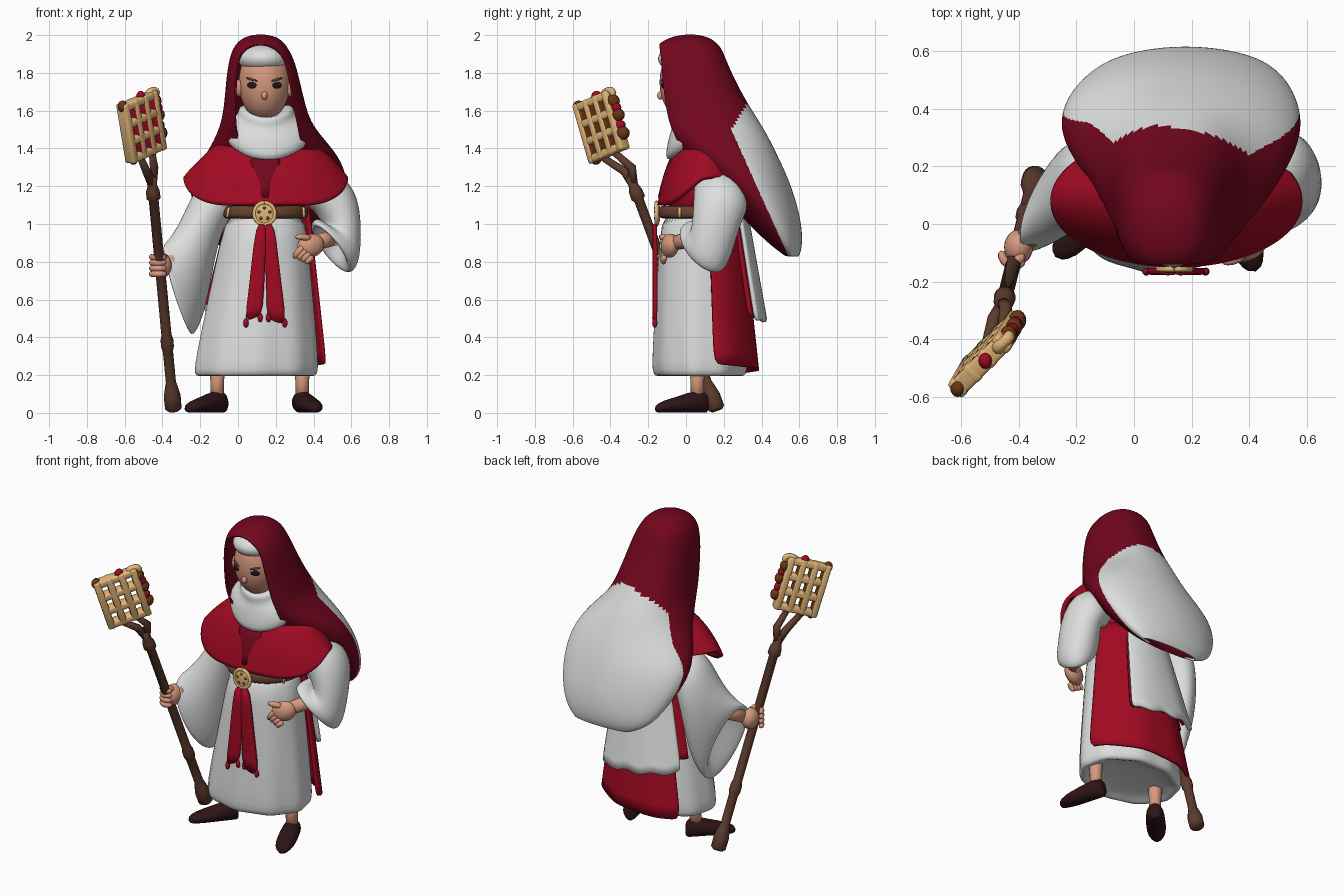
import bpy, bmesh, math
from mathutils import Vector, Matrix, Euler

if "Cube" in bpy.data.objects:
    bpy.data.objects.remove(bpy.data.objects["Cube"])

PI = math.pi
COL = {"white cloth": (.72, .74, .73), "red cloth": (.36, .003, .016), "dark red cloth": (.17, .002, .013),
       "skin": (.68, .32, .21), "gold waffle": (.76, .47, .19), "staff wood": (.11, .044, .026),
       "shoe leather": (.026, .007, .008), "chocolate": (.15, .036, .007),
       "belt leather": (.14, .055, .03), "eye black": (.012, .008, .010)}
MAT = {}
for k, c in COL.items():
    MAT[k] = bpy.data.materials.new(k)
    MAT[k].diffuse_color = (*c, 1)


def finish(name, bm, mats, sub=0, solid=0, bevel=0, rule=None, smooth=True):
    """Turn a bmesh into an object, bake modifiers, colour faces by rule."""
    bmesh.ops.recalc_face_normals(bm, faces=bm.faces)
    me = bpy.data.meshes.new(name)
    bm.to_mesh(me)
    bm.free()
    ob = bpy.data.objects.new(name, me)
    bpy.context.collection.objects.link(ob)
    mats = [mats] if isinstance(mats, str) else mats
    for m in mats:
        me.materials.append(MAT[m])
    if sub:
        ob.modifiers.new("sub", 'SUBSURF').levels = sub
    if solid:
        s = ob.modifiers.new("solid", 'SOLIDIFY')
        s.thickness, s.offset = solid, 0
    if bevel:
        b = ob.modifiers.new("bevel", 'BEVEL')
        b.width, b.segments = bevel, 2
    bpy.context.view_layer.update()
    ev = ob.evaluated_get(bpy.context.evaluated_depsgraph_get())
    new = bpy.data.meshes.new_from_object(ev)
    ob.modifiers.clear()
    ob.data = new
    if smooth:
        new.shade_smooth()
    if rule:
        for p in new.polygons:
            p.material_index = rule(p.center, p.normal)
    return ob


def loft(name, rings, mats, closed=True, caps=False, sub=1, merge=0, **kw):
    bm = bmesh.new()
    rows = [[bm.verts.new(p) for p in r] for r in rings]
    n = len(rows[0])
    for a, b in zip(rows, rows[1:]):
        for i in range(n if closed else n - 1):
            j = (i + 1) % n
            bm.faces.new((a[i], a[j], b[j], b[i]))
    if caps:
        bm.faces.new(rows[0])
        bm.faces.new(rows[-1])
    if merge:
        bmesh.ops.remove_doubles(bm, verts=bm.verts, dist=merge)
    return finish(name, bm, mats, sub=sub, **kw)


def ell(cx, rx, yf, yb, zf, zb, gap=None, p=1.0, n=32, side=0, dip=0):
    """Tilted oval ring; angle 0 is the front, gap leaves the front open."""
    out = []
    for k in range(n):
        a = 2 * PI * k / n if gap is None else gap + (2 * PI - 2 * gap) * k / (n - 1)
        s, c = math.sin(a), math.cos(a)
        sx, cy = math.copysign(abs(s) ** p, s), math.copysign(abs(c) ** p, c)
        out.append((cx + rx * sx, (yf + yb) / 2 - (yb - yf) / 2 * cy,
                    (zf + zb) / 2 + (zf - zb) / 2 * c + side * s * s - dip * max(c, 0) * s * s))
    return out


def uvring(c, u, v, n=20):
    c, u, v = Vector(c), Vector(u), Vector(v)
    return [c + u * math.cos(2 * PI * i / n) + v * math.sin(2 * PI * i / n) for i in range(n)]


def tube(name, pts, radii, mat, n=12, sub=0):
    pts = [Vector(p) for p in pts]
    rings = []
    for i, p in enumerate(pts):
        d = (pts[min(i + 1, len(pts) - 1)] - pts[max(i - 1, 0)]).normalized()
        u = d.cross(Vector((.3, 1, .1))).normalized()
        rings.append(uvring(p, u * radii[i], d.cross(u) * radii[i], n))
    return loft(name, rings, mat, caps=True, sub=sub)


def ball(name, loc, size, mat, rot=(0, 0, 0), seg=24):
    bm = bmesh.new()
    bmesh.ops.create_uvsphere(bm, u_segments=seg, v_segments=seg // 2, radius=1)
    m = Matrix.Translation(loc) @ Euler(rot).to_matrix().to_4x4() @ Matrix.Diagonal((*size, 1))
    bmesh.ops.transform(bm, matrix=m, verts=bm.verts)
    return finish(name, bm, mat)


# veil: open around the face, sweeping out to a rounded white back
VEIL = [(.12, .0001, .03, .0301, 2.0, 2.0, 0, 1), (.12, .08, -.06, .12, 1.99, 1.985, 0, 1),
        (.12, .125, -.135, .17, 1.96, 1.945, 0, .9), (.12, .145, -.16, .19, 1.93, 1.91, .55, .85),
        (.125, .165, -.175, .21, 1.88, 1.86, .78, .85), (.13, .185, -.18, .24, 1.78, 1.79, .8, .85),
        (.14, .205, -.17, .31, 1.65, 1.65, .80, .85), (.15, .235, -.155, .41, 1.52, 1.50, .75, .9),
        (.185, .35, -.03, .48, 1.37, 1.36, .50, 1), (.155, .435, .11, .555, 1.22, 1.20, .02, 1.05),
        (.175, .37, .31, .61, 1.03, 1.00, .01, 1.05), (.18, .29, .44, .61, .90, .87, .01, 1),
        (.20, .19, .53, .59, .835, .83, .01, 1)]


def veil_rule(c, n):
    edge = .26 + (.45 * (1.5 - c.z) if c.z < 1.5 else .6 * (c.z - 1.5))
    edge += .04 * min(1, max(0, (.18 - c.x) / .1)) * min(1, max(0, (c.z - 1.2) / .15))
    return int(c.y > edge - .02 and c.z < 1.63)


loft("veil", [ell(*r, n=40) for r in VEIL], ["dark red cloth", "white cloth"],
     closed=False, sub=3, merge=.002, solid=.012, rule=veil_rule)

# head, forehead band and face
ball("head", (.14, 0, 1.75), (.137, .14, .2), "skin", seg=32)
ball("forehead_band", (.135, 0, 1.875), (.137, .148, .078), "white cloth", seg=32)
ball("nose", (.14, -.135, 1.68), (.016, .018, .022), "skin")
for s in (-1, 1):
    x = .14 + s * .067
    ball("eye", (x, -.121, 1.735), (.027, .005, .018), "eye black", (0, 0, s * .4))
    ball("brow", (x, -.121, 1.765), (.034, .006, .006), "belt leather", (0, -s * .25, s * .4))
    ball("ear", (.14 + s * .135, -.03, 1.72), (.02, .03, .045), "skin")

# white cowl around the neck
COWL = [(.15, .10, -.03, .15, 1.56, 1.60), (.15, .13, -.07, .18, 1.57, 1.63),
        (.15, .15, -.08, .20, 1.54, 1.61), (.15, .15, -.07, .20, 1.51, 1.58),
        (.155, .215, -.09, .21, 1.47, 1.56), (.16, .24, -.10, .22, 1.41, 1.52),
        (.16, .22, -.115, .22, 1.335, 1.48), (.155, .16, -.05, .20, 1.33, 1.44)]
loft("cowl", [ell(*r, side=.03) for r in COWL], "white cloth", caps=True)

# torso and shoulder cape
loft("torso", [ell(.15, w, f, b, z, z) for z, w, f, b in
               ((1.03, .19, -.12, .25), (1.2, .21, -.09, .25), (1.38, .18, -.04, .22), (1.46, .1, .02, .15))],
     "red cloth", caps=True)
CAPE = [(.15, .14, -.01, .18, 1.42, 1.50, 0, 0), (.15, .25, -.06, .22, 1.36, 1.44, .02, 0),
        (.15, .345, -.10, .26, 1.27, 1.34, .03, .01), (.147, .405, -.125, .29, 1.18, 1.26, .05, .06),
        (.147, .43, -.14, .30, 1.10, 1.2, .09, .14)]
loft("shoulder_cape", [ell(*r[:6], side=r[6], dip=r[7]) for r in CAPE], "red cloth", sub=2, solid=.025)
loft("chest_fold", [[(.145 + s * w, y + .012 * s * s, z) for s in (-1, -.5, 0, .5, 1)] for w, y, z in
                    ((.09, -.08, 1.35), (.06, -.115, 1.27), (.02, -.146, 1.14))],
     "dark red cloth", closed=False, solid=.009)


# robe, and panels that follow its surface
def skirt(a, z, off=0):
    t = (1.1 - z) / .9
    cx, rx, f, b = .15 - .055 * t, .2 + .125 * t, -.125 - .045 * t, .26 + .065 * t
    off += .006 * t * math.cos(9 * a)
    return (cx + (rx + off) * math.sin(a), (f + b) / 2 - ((b - f) / 2 + off) * math.cos(a), z)


ROBE = [(1.1, 0), (.9, .004), (.65, .008), (.4, .01), (.25, .008), (.205, 0), (.19, -.025), (.21, -.05), (.23, -.12)]
loft("robe", [[skirt(2 * PI * i / 48, z, o) for i in range(48)] for z, o in ROBE], "white cloth", caps=True)


def panel(name, a0, a1, top, bot, o0, o1, mat, slope=0, wave=0):
    rows = []
    for r in range(7):
        t = r / 6
        row = []
        for k in range(15):
            a = math.radians(a0 + (a1 - a0) * k / 14)
            z = top + (bot + slope * (k / 14 - .5) + wave * math.sin(k * 1.5) - top) * t
            row.append(skirt(a, z, o0 + (o1 - o0) * t))
        rows.append(row)
    return loft(name, rows, mat, closed=False, solid=.018)


panel("back_panel", 104, 224, 1.12, .235, .025, .06, "red cloth", slope=-.05)
panel("side_panel", 226, 240, 1.08, .57, .02, .05, "red cloth")
panel("back_drape_lining", 147, 225, 1.05, .53, .03, .085, "red cloth", slope=.05)
panel("back_drape", 148, 228, 1.08, .50, .055, .12, "white cloth", slope=.04, wave=.012)

# belt, buckle and hanging ribbons
loft("belt", [[skirt(2 * PI * i / 40, z, o) for i in range(40)] for z, o in
              ((1.095, .0), (1.092, .018), (1.06, .022), (1.035, .016), (1.03, -.005))], "belt leather")
for a in (-62, 62):
    tube("belt_stud", [skirt(math.radians(a), z, .022) for z in (1.035, 1.06, 1.09)], (.008,) * 3, "gold waffle")
ball("buckle", (.14, -.152, 1.055), (.062, .016, .066), "gold waffle", seg=32)
tube("buckle_rim", [(.14 + .055 * math.sin(a), -.156, 1.055 + .058 * math.cos(a))
                    for a in [2 * PI * i / 24 for i in range(25)]], [.011] * 25, "gold waffle", 8)
for i in range(5):
    a = 2 * PI * i / 5
    ball("buckle_mark", (.14 + .03 * math.sin(a), -.164, 1.055 + .03 * math.cos(a)), (.009, .006, .009),
         "belt leather", seg=12)
for s, path in ((-1, ((.125, 1.0, .028), (.108, .8, .035), (.095, .62, .04), (.08, .5, .047))),
                (1, ((.165, 1.0, .028), (.18, .8, .035), (.195, .62, .042), (.205, .48, .054)))):
    loft("front_ribbon", [[(x + k * w, -.163 - .004 * (k == 0), z - .02 * s * k * (z < .55)) for k in (-1, 0, 1)]
                          for x, z, w in path], "red cloth", closed=False, solid=.022)
    for k in (-.8, .8):
        ball("ribbon_tassel", (path[-1][0] + k * path[-1][2], -.165, .49 - .018 * s * k), (.014, .014, .025),
             "red cloth", seg=12)

# bell sleeves
loft("left_sleeve", [uvring(*r) for r in (
    ((-.04, .13, 1.17), (-.04, 0, .09), (0, .11, 0)), ((-.15, .15, 1.10), (-.08, 0, .10), (0, .14, 0)),
    ((-.205, .14, .94), (-.085, -.01, .10), (0, .16, 0)), ((-.27, .085, .72), (-.10, -.04, .19), (.02, .16, 0)),
    ((-.325, .035, .632), (-.08, -.05, .255), (.03, .135, 0)), ((-.31, .04, .65), (-.05, -.04, .19), (.02, .09, 0)),
    ((-.23, .08, .78), (-.03, -.03, .10), (.01, .05, 0)))], "white cloth", caps=True, sub=2)
loft("right_sleeve", [uvring(*r) for r in (
    ((.36, .15, 1.19), (.03, 0, .09), (0, .11, 0)), ((.48, .18, 1.18), (.08, 0, .10), (0, .14, 0)),
    ((.56, .185, 1.04), (.105, .02, .06), (-.02, .15, 0)), ((.535, .13, .92), (.08, .09, -.11), (-.09, .10, .06)),
    ((.485, .075, .86), (.08, .10, -.14), (-.08, .08, .03)), ((.495, .09, .88), (.05, .065, -.09), (-.05, .05, .02)),
    ((.53, .13, .96), (.03, .04, -.05), (-.03, .03, .01)))], "white cloth", caps=True, sub=2)

# hands
tube("left_forearm", [(-.27, .05, .85), (-.37, -.05, .80)], (.05, .042), "skin")
ball("left_palm", (-.40, -.08, .78), (.05, .06, .065), "skin")
for i in range(4):
    z = .735 + i * .03
    tube("left_finger", [(-.375, -.125, z), (-.415, -.155, z), (-.455, -.13, z), (-.462, -.09, z)],
         (.016, .019, .019, .015), "skin", 8, 1)
tube("left_thumb", [(-.38, -.10, .82), (-.41, -.14, .845), (-.44, -.14, .84)], (.02, .02, .014), "skin", 8, 1)
tube("right_forearm", [(.51, .09, .93), (.41, -.06, .90)], (.045, .04), "skin")
ball("right_palm", (.385, -.085, .885), (.075, .045, .062), "skin", (0, -.35, .3))
for i in range(4):
    f = i * .028
    tube("right_finger", [(.36 + f * .5, -.11, .89 - f * .7), (.315 + f * .6, -.125, .855 - f * .6),
                          (.295 + f * .8, -.11, .815 - f * .3)], (.019, .019, .014), "skin", 8, 1)
tube("right_thumb", [(.39, -.10, .92), (.34, -.13, .935), (.30, -.13, .93)], (.022, .02, .013), "skin", 8, 1)

# legs and shoes
for x, out, toe in ((-.11, -1, .75), (.34, 1, .35)):
    tube("leg", [(x, .06, .06), (x, .06, .16), (x, .06, .35)], (.034, .036, .05), "skin", 16)
    d = Vector((out * math.sin(toe), -math.cos(toe), 0))
    side = d.cross(Vector((0, 0, 1)))
    loft("shoe", [uvring(Vector((x, .06, h)) + d * t, side * w, (0, 0, h), 16) for t, w, h in
                  ((-.06, .02, .04), (-.045, .05, .058), (.02, .055, .06), (.10, .06, .045),
                   (.19, .055, .033), (.24, .02, .02))], "shoe leather", caps=True)

# staff with turned knobs and a fork
A, B = Vector((-.34, .17, .0)), Vector((-.458, -.295, 1.25))
PROFILE = ((.01, .03), (.02, .044), (.07, .045), (.11, .034), (.13, .027), (.26, .027), (.28, .034), (.31, .034),
           (.33, .027), (.9, .026), (.91, .038), (.94, .036), (.96, .026), (1, .028))
tube("staff", [A.lerp(B, t) for t, r in PROFILE], [r for t, r in PROFILE], "staff wood", 16)

# waffle lattice: bars in the plane (W, H), facing N
W, H = Vector((.2, .2, .09)).normalized(), Vector((-.07, -.11, .32)).normalized()
N = W.cross(H).normalized()
H = N.cross(W)
C = Vector((-.51, -.45, 1.515))
BASIS = Matrix((W, H, N)).transposed().to_4x4()
at = lambda w, h, n=0: C + W * w + H * h + N * n


def bar(name, pos, size, rule=None):
    bm = bmesh.new()
    bmesh.ops.create_cube(bm, size=1)
    m = Matrix.Translation(pos) @ BASIS @ Matrix.Diagonal((*size, 1))
    bmesh.ops.transform(bm, matrix=m, verts=bm.verts)
    finish(name, bm, ["gold waffle", "red cloth", "chocolate"], bevel=.012, rule=rule)


for i in range(4):
    k = (i - 1.5) / 1.5
    bar("waffle_upright", at(k * .112, 0), (.042, .33, .07),
        lambda c, n, i=i: 1 if n.dot(W) < -.8 and i else 2 if n.dot(W) > .8 and i < 3 else 0)
    bar("waffle_crossbar", at(0, k * .142), (.265, .044, .066))
for s in (-1, 1):
    tube("fork_prong", [B - (B - A) * .03, B + W * s * .03 + H * .04, at(s * .045, -.16)], (.026, .023, .018),
         "staff wood", 10)
for w, h, r, m in ((.135, .10, .03, "chocolate"), (.145, .02, .028, "chocolate"), (.14, -.08, .03, "chocolate"),
                   (-.115, .15, .026, "chocolate"), (.03, .16, .024, "red cloth"), (.145, .06, .022, "red cloth"),
                   (.14, -.035, .022, "red cloth"), (-.1, -.15, .024, "chocolate")):
    ball("syrup_drop", at(w, h), [r, r * 1.2, r * 1.2], m, seg=16)
tube("waffle_curl", [at(.08, .14), at(.11, .165), at(.14, .165), at(.155, .14), at(.14, .125)],
     (.03, .027, .025, .022, .016), "gold waffle", 10, 1)

for m in bpy.data.materials:
    if m.users and not m.is_grease_pencil:
        m.use_nodes = True
        m.node_tree.nodes["Principled BSDF"].inputs["Base Color"].default_value = m.diffuse_color
